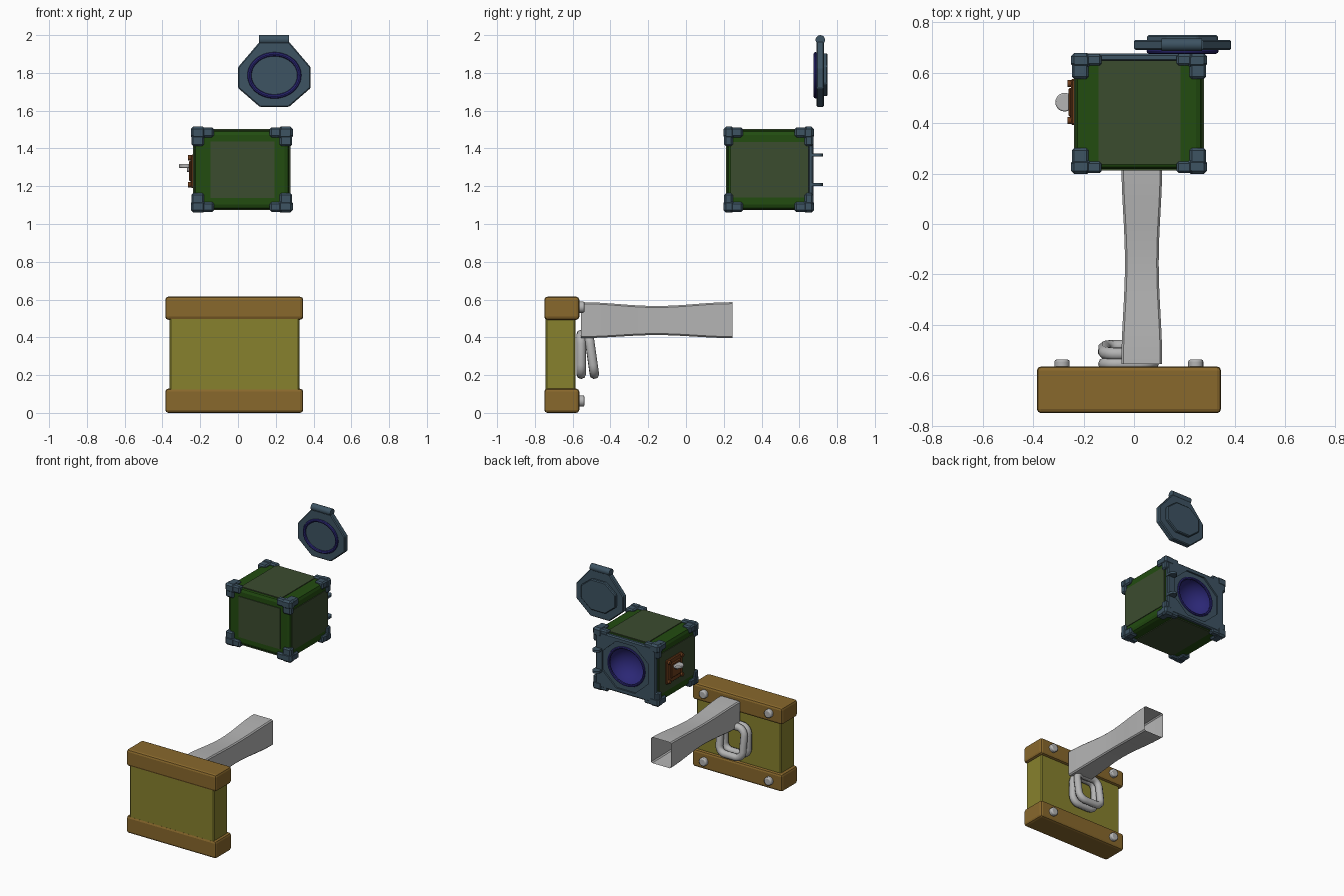
import bpy, bmesh, math
from mathutils import Vector, Matrix

if "Cube" in bpy.data.objects:
    bpy.data.objects.remove(bpy.data.objects["Cube"])

def mat(name, hexcol):
    m = bpy.data.materials.new(name)
    c = [int(hexcol[i:i + 2], 16) / 255 for i in (0, 2, 4)]
    m.diffuse_color = [v / 12.92 if v <= 0.04045 else ((v + 0.055) / 1.055) ** 2.4 for v in c] + [1]
    m.use_nodes = True
    m.node_tree.nodes["Principled BSDF"].inputs["Base Color"].default_value = m.diffuse_color
    return m

OLIVE = mat("olive", "87812D")
BROWN = mat("wood brown", "89682C")
GREY = mat("light grey", "B4B4B4")
STEEL = mat("blue grey", "3D5362")
GREEN = mat("dark green", "224C10")
PANEL = mat("muted green", "3B4C2F")
BLUE = mat("deep blue", "2B2775")
RUST = mat("rust brown", "6B3C1B")

def finish(name, bm, material, smooth=False):
    bmesh.ops.recalc_face_normals(bm, faces=bm.faces)
    me = bpy.data.meshes.new(name)
    bm.to_mesh(me)
    bm.free()
    ob = bpy.data.objects.new(name, me)
    bpy.context.collection.objects.link(ob)
    if material:
        me.materials.append(material)
    if smooth:
        for o in bpy.context.selected_objects:
            o.select_set(False)
        bpy.context.view_layer.objects.active = ob
        ob.select_set(True)
        bpy.ops.object.shade_smooth_by_angle(angle=math.radians(40))
    return ob

def bevel(ob, w, seg=1):
    m = ob.modifiers.new("bevel", 'BEVEL')
    m.width, m.segments, m.limit_method = w, seg, 'ANGLE'

def add_box(bm, lo, hi):
    lo, hi = Vector(lo), Vector(hi)
    d = hi - lo
    bmesh.ops.create_cube(bm, size=1, matrix=Matrix.Translation((lo + hi) / 2) @ Matrix.Diagonal((d.x, d.y, d.z, 1)))

def box(name, lo, hi, material, bev=0, seg=1):
    bm = bmesh.new()
    add_box(bm, lo, hi)
    ob = finish(name, bm, material)
    if bev:
        bevel(ob, bev, seg)
    return ob

def cyl(name, center, axis, r, length, material, seg=20, bev=0):
    bm = bmesh.new()
    rot = Vector((0, 0, 1)).rotation_difference(Vector(axis)).to_matrix().to_4x4()
    bmesh.ops.create_cone(bm, cap_ends=True, segments=seg, radius1=r, radius2=r, depth=length,
                          matrix=Matrix.Translation(center) @ rot)
    ob = finish(name, bm, material, True)
    if bev:
        bevel(ob, bev, 2)
    return ob

def prism(name, pts, y0, y1, material):
    bm = bmesh.new()
    f = bm.faces.new([bm.verts.new((x, y0, z)) for x, z in pts])
    g = bmesh.ops.extrude_face_region(bm, geom=[f])["geom"]
    bmesh.ops.translate(bm, vec=(0, y1 - y0, 0), verts=[v for v in g if isinstance(v, bmesh.types.BMVert)])
    return finish(name, bm, material)

def torus(name, center, rx, rz, r, material, ns=40, nt=8):
    bm = bmesh.new()
    rows = []
    for i in range(ns):
        a = math.tau * i / ns
        rows.append([bm.verts.new((center[0] + (rx + r * math.cos(b)) * math.cos(a), center[1] + r * math.sin(b),
                                   center[2] + (rz + r * math.cos(b)) * math.sin(a)))
                     for b in (math.tau * j / nt for j in range(nt))])
    for i in range(ns):
        p, q = rows[i], rows[(i + 1) % ns]
        for j in range(nt):
            bm.faces.new((p[j], p[(j + 1) % nt], q[(j + 1) % nt], q[j]))
    return finish(name, bm, material, True)

def octagon(cx, cz, w, h, cut=0.6):
    a, b = w * (1 - cut), h * (1 - cut)
    return [(cx + x, cz + z) for x, z in ((-a, -h), (a, -h), (w, -b), (w, b), (a, h), (-a, h), (-w, b), (-w, -b))]

def cut(ob, cutter):
    m = ob.modifiers.new("cut", 'BOOLEAN')
    m.object, m.operation, m.solver = cutter, 'DIFFERENCE', 'EXACT'
    cutter.hide_render = True
    cutter.hide_set(True)

# Mounting block: olive core with two wooden rails and bolts
box("block_core", (-0.362, -0.745, 0.1), (0.325, -0.585, 0.52), OLIVE, 0.008)
for name, z0, z1 in (("lower_rail", 0, 0.128), ("upper_rail", 0.493, 0.615)):
    box(name, (-0.385, -0.75, z0), (0.345, -0.565, z1), BROWN, 0.016, 2)
for x in (-0.285, 0.245):
    for z in (0.063, 0.56):
        cyl("rail_bolt", (x, -0.56, z), (0, 1, 0), 0.03, 0.045, GREY, 16, 0.008)

# Open square tube arm, waisted in the middle
bm = bmesh.new()
rings = []
N = 16
for i in range(N + 1):
    t = i / N
    s = 0.5 - 0.5 * math.cos(math.tau * t)
    w, h, zc, c = 0.081 - 0.014 * s, 0.095 - 0.018 * s, 0.491 - 0.002 * s, 0.008
    y = -0.555 + 0.8 * t
    prof = [(-w + c, -h), (w - c, -h), (w, -h + c), (w, h - c), (w - c, h), (-w + c, h), (-w, h - c), (-w, -h + c)]
    rings.append([bm.verts.new((0.031 + x, y, zc + z)) for x, z in prof])
for p, q in zip(rings, rings[1:]):
    for j in range(8):
        bm.faces.new((p[j], p[(j + 1) % 8], q[(j + 1) % 8], q[j]))
finish("tube_arm", bm, GREY, True)

# Two rounded loops hanging under the arm
for k, (yb, yt) in enumerate(((-0.555, -0.555), (-0.485, -0.515))):
    cu = bpy.data.curves.new("hanging_loop", 'CURVE')
    cu.dimensions = '3D'
    cu.bevel_depth, cu.bevel_resolution = 0.026, 2
    sp = cu.splines.new('POLY')
    pts = []
    for sx, sz, a0 in ((1, 1, 0), (-1, 1, 90), (-1, -1, 180), (1, -1, 270)):
        for j in range(6):
            a = math.radians(a0 + 18 * j)
            pts.append((sx * 0.045 + 0.05 * math.cos(a), sz * 0.055 + 0.05 * math.sin(a)))
    sp.points.add(len(pts) - 1)
    for p, (x, z) in zip(sp.points, pts):
        t = (z + 0.105) / 0.21
        p.co = (-0.022 + x, yb + (yt - yb) * t, 0.31 + z, 1)
    sp.use_cyclic_u = True
    sp.use_smooth = True
    cu.materials.append(GREY)
    bpy.context.collection.objects.link(bpy.data.objects.new("hanging_loop", cu))

# Lantern box body and its muted panels
CX, CZ = 0.02, 1.287
body = box("box_body", (-0.232, 0.218, 1.078), (0.272, 0.655, 1.497), GREEN, 0.026, 2)
box("front_panel", (-0.145, 0.213, 1.137), (0.192, 0.22, 1.437), PANEL)
for name, z in (("bottom_panel", 1.073), ("top_panel", 1.495)):
    box(name, (-0.14, 0.235, z), (0.185, 0.648, z + 0.007), PANEL)
for name, x in (("left_panel", -0.237), ("right_panel", 0.27)):
    box(name, (x, 0.235, 1.14), (x + 0.007, 0.648, 1.435), PANEL)

# Corner guards: three short arms meeting at each corner
lo, hi = Vector((-0.25, 0.198, 1.06)), Vector((0.29, 0.678, 1.515))
arm, wid = (0.122, 0.103, 0.103), (0.07, 0.05, 0.056)
for n in range(8):
    bits = [n & 1, n >> 1 & 1, n >> 2 & 1]
    parts = []
    for ax in range(3):
        a, b = [0] * 3, [0] * 3
        for i in range(3):
            d = arm[i] if i == ax else wid[i]
            inset = 0.004 if i != ax else 0
            if bits[i]:
                a[i], b[i] = hi[i] - d, hi[i] - inset
            else:
                a[i], b[i] = lo[i] + inset, lo[i] + d
        box("corner_guard", a, b, STEEL, 0.009)
    a = [hi[i] - wid[i] - 0.01 if bits[i] else lo[i] for i in range(3)]
    b = [hi[i] if bits[i] else lo[i] + wid[i] + 0.01 for i in range(3)]
    box("corner_cap", a, b, STEEL, 0.015)

# Back plate with octagonal seat and round opening
plate = box("back_plate", (-0.225, 0.645, 1.085), (0.265, 0.676, 1.49), STEEL, 0.008)
cut(plate, prism("seat_cutter", octagon(CX, CZ, 0.19, 0.172), 0.664, 0.72, None))
bm = bmesh.new()
bmesh.ops.create_uvsphere(bm, u_segments=40, v_segments=20, radius=1,
                          matrix=Matrix.Translation((CX, 0.66, CZ)) @ Matrix.Diagonal((0.153, 0.15, 0.143, 1)))
cutter = finish("bowl_cutter", bm, None)
cut(plate, cutter)
cut(body, cutter)

# Blue bowl and its rim inside the opening
bm = bmesh.new()
bmesh.ops.create_uvsphere(bm, u_segments=40, v_segments=20, radius=1,
                          matrix=Matrix.Rotation(math.pi / 2, 4, 'X'))
bmesh.ops.delete(bm, geom=[v for v in bm.verts if v.co.y > 0.01], context='VERTS')
bmesh.ops.transform(bm, verts=bm.verts, matrix=Matrix.Translation((CX, 0.66, CZ)) @ Matrix.Diagonal((0.15, 0.13, 0.14, 1)))
bmesh.ops.recalc_face_normals(bm, faces=bm.faces)
finish("bowl", bm, BLUE, True)
torus("bowl_rim", (CX, 0.662, CZ), 0.145, 0.135, 0.01, BLUE)

# Hinge ears on the back plate
for z in (1.21, 1.365):
    cyl("hinge_ear", (0.24, 0.697, z), (0, 0, 1), 0.028, 0.016, STEEL)
    box("hinge_ear_root", (0.212, 0.655, z - 0.008), (0.268, 0.697, z + 0.008), STEEL)

# Latch plate with bolts and a turning key on the left side
box("latch_plate", (-0.25, 0.392, 1.19), (-0.228, 0.575, 1.367), RUST, 0.006)
box("latch_boss", (-0.26, 0.425, 1.225), (-0.245, 0.54, 1.335), RUST, 0.006)
for y in (0.41, 0.557):
    for z in (1.208, 1.35):
        cyl("latch_bolt", (-0.253, y, z), (1, 0, 0), 0.014, 0.022, RUST, 12)
cyl("key_disc", (-0.275, 0.483, 1.307), (0, 0, 1), 0.037, 0.02, GREY, 20, 0.005)
cyl("key_stem", (-0.255, 0.483, 1.295), (1, 0, 0), 0.02, 0.03, GREY, 14)

# Detached octagonal lid with ring, back pad and hinge knuckle
LX, LZ = 0.1925, 1.79
lid = prism("lid", [(0.115, 1.62), (0.27, 1.62), (0.385, 1.72), (0.385, 1.83),
                    (0.27, 1.965), (0.115, 1.965), (0.0, 1.83), (0.0, 1.72)], 0.69, 0.73, STEEL)
bevel(lid, 0.006)
pad = prism("lid_back_pad", octagon(LX, LZ, 0.14, 0.113, 0.58), 0.72, 0.75, STEEL)
bevel(pad, 0.006)
torus("lid_ring", (LX, 0.686, 1.787), 0.132, 0.112, 0.011, BLUE)
cyl("lid_knuckle", (0.19, 0.711, 1.975), (1, 0, 0), 0.025, 0.16, STEEL)
